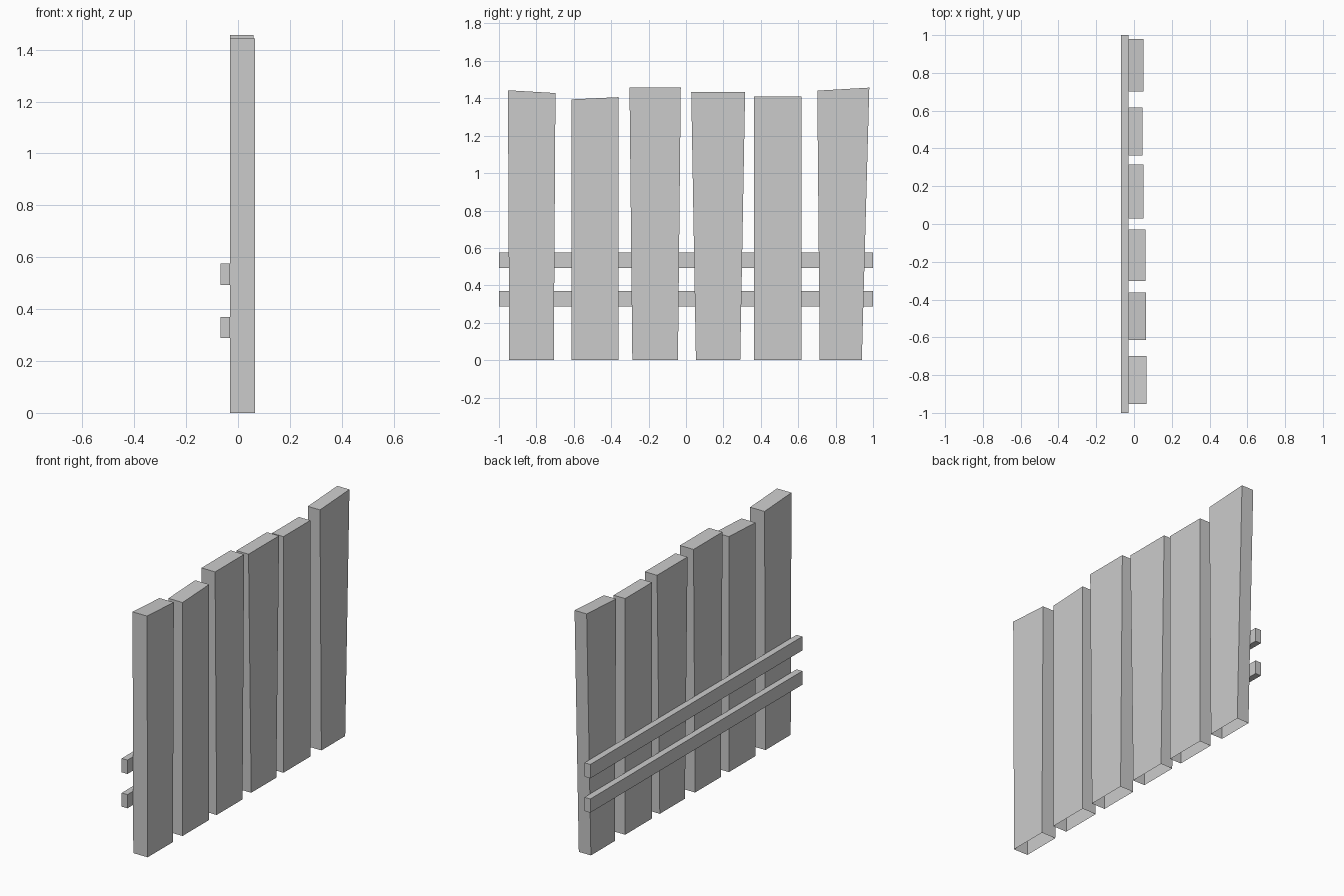
import bpy

if "Cube" in bpy.data.objects:
    bpy.data.objects.remove(bpy.data.objects["Cube"])

BACK = -0.03


def make_object(name, verts, faces):
    mesh = bpy.data.meshes.new(name)
    mesh.from_pydata(verts, [], faces)
    mesh.update()
    obj = bpy.data.objects.new(name, mesh)
    bpy.context.collection.objects.link(obj)
    return obj


def prism(name, profile, x0, x1, open_bottom=False):
    """Extrude a (y, z) quad, listed from lower left, along x."""
    verts = [(x, y, z) for x in (x0, x1) for y, z in profile]
    faces = [(3, 2, 1, 0), (4, 5, 6, 7), (1, 2, 6, 5), (2, 3, 7, 6), (3, 0, 4, 7)]
    if not open_bottom:
        faces.append((0, 1, 5, 4))
    return make_object(name, verts, faces)


# Upright planks: bottom y range, top y range, top heights (left, right), front x
planks = [
    (-0.945, -0.707, -0.952, -0.698, 1.443, 1.428, 0.065),
    (-0.613, -0.362, -0.613, -0.362, 1.394, 1.406, 0.063),
    (-0.287, -0.043, -0.302, -0.028, 1.457, 1.457, 0.060),
    (0.053, 0.290, 0.028, 0.316, 1.434, 1.434, 0.050),
    (0.363, 0.617, 0.363, 0.617, 1.410, 1.410, 0.046),
    (0.715, 0.940, 0.702, 0.980, 1.441, 1.457, 0.050),
]
for i, (b0, b1, t0, t1, z0, z1, front) in enumerate(planks, 1):
    # The ground ends of the planks are open
    prism(f"plank_{i}", [(b0, 0), (b1, 0), (t1, z1), (t0, z0)], BACK, front, True)

# Two horizontal rails behind the planks
for name, z0, z1 in (("lower_rail", 0.288, 0.370), ("upper_rail", 0.493, 0.576)):
    prism(name, [(-1, z0), (1, z0), (1, z1), (-1, z1)], -0.068, BACK)
